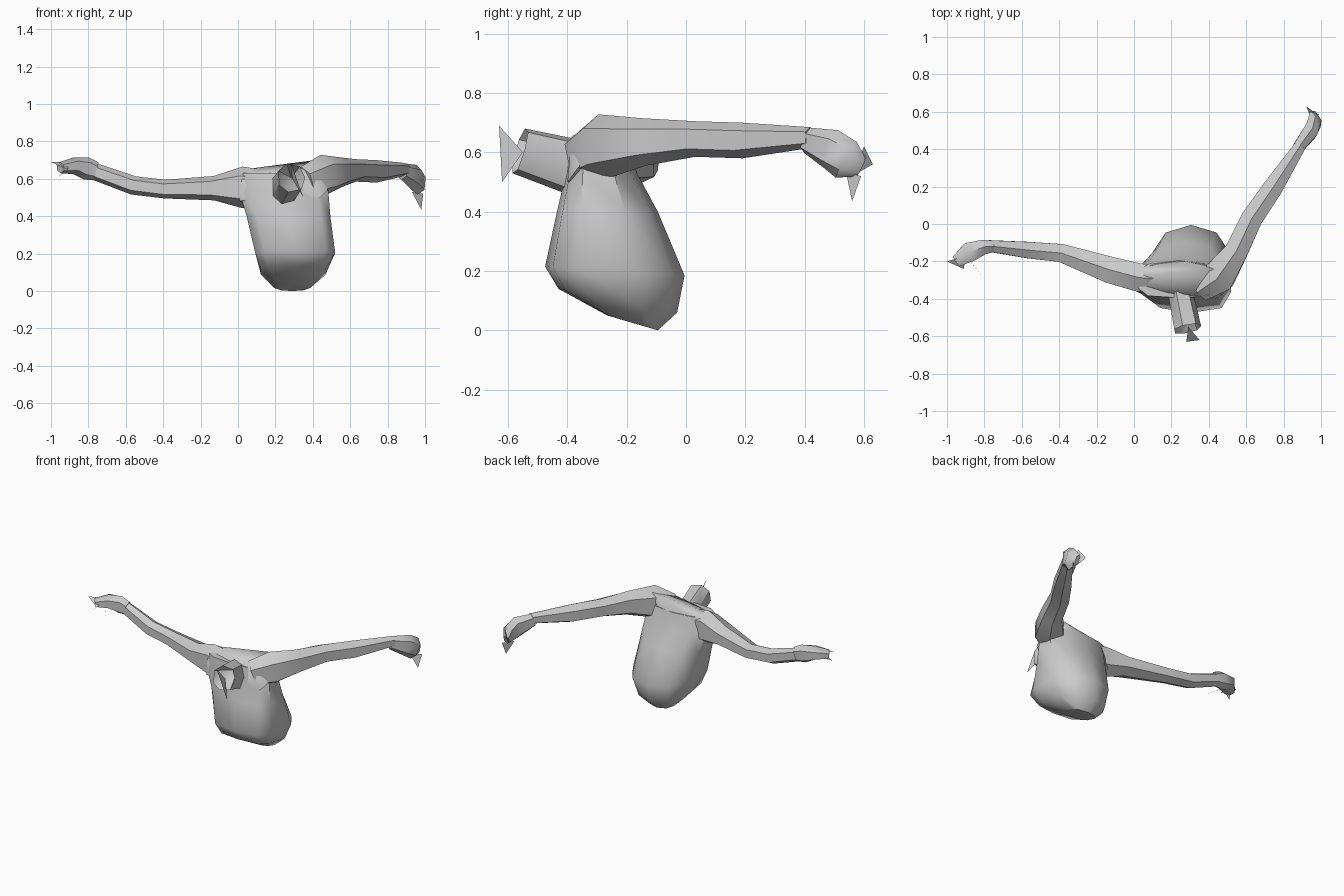
import bpy, bmesh, math
from mathutils import Vector

cube = bpy.data.objects.get("Cube")
if cube:
    bpy.data.objects.remove(cube)

grey = bpy.data.materials.new("plain grey")
grey.use_nodes = True
grey.diffuse_color = (0.6, 0.6, 0.6, 1)
grey.node_tree.nodes["Principled BSDF"].inputs["Base Color"].default_value = (0.6, 0.6, 0.6, 1)


def finish(name, bm, angle=45):
    bmesh.ops.recalc_face_normals(bm, faces=bm.faces[:])
    mesh = bpy.data.meshes.new(name)
    bm.to_mesh(mesh)
    bm.free()
    mesh.materials.append(grey)
    ob = bpy.data.objects.new(name, mesh)
    bpy.context.collection.objects.link(ob)
    bpy.ops.object.select_all(action="DESELECT")
    ob.select_set(True)
    bpy.context.view_layer.objects.active = ob
    bpy.ops.object.shade_smooth_by_angle(angle=math.radians(angle))
    return ob


def skin(name, rings, recess=0.0):
    """Bridge rings of points; optionally sink the end cap inward."""
    bm = bmesh.new()
    loops = [[bm.verts.new(p) for p in ring] for ring in rings]
    n = len(loops[0])
    for a, b in zip(loops, loops[1:]):
        for i in range(n):
            j = (i + 1) % n
            bm.faces.new((a[i], a[j], b[j], b[i]))
    bm.faces.new(loops[0])
    end = bm.faces.new(loops[-1])
    if recess:
        middle = bmesh.ops.poke(bm, faces=[end])["verts"][0]
        middle.co.y += recess
    return finish(name, bm)


def oval(centre, u, v, sides, front=1.0, back=1.0):
    """Rounded ring; a lower power makes that half squarer."""
    ring = []
    for i in range(sides):
        a = 2 * math.pi * (i + 0.5) / sides
        c, s = math.cos(a), math.sin(a)
        power = back if s > 0 else front
        ring.append(Vector(centre) + u * math.copysign(abs(c) ** power, c)
                    + v * math.copysign(abs(s) ** power, s))
    return ring


def limb(name, path, sides=6, recess=0.0):
    """Tube along a path of x, y, z, half width, half height."""
    pts = [Vector(p[:3]) for p in path]
    rings = []
    for i, p in enumerate(path):
        way = pts[min(i + 1, len(pts) - 1)] - pts[max(i - 1, 0)]
        across = way.cross(Vector((0, 0, 1))).normalized()
        up = across.cross(way).normalized()
        rings.append(oval(pts[i], across * p[3], up * p[4], sides, 0.85, 0.85))
    return skin(name, rings, recess)


def hull(name, points):
    bm = bmesh.new()
    for p in points:
        bm.verts.new(p)
    bmesh.ops.convex_hull(bm, input=bm.verts[:])
    return finish(name, bm, 60)


def spike(name, points):
    bm = bmesh.new()
    bm.faces.new([bm.verts.new(p) for p in points])
    return finish(name, bm)


# torso: z, centre x, centre y, half width, half depth, rise toward the back
torso = [(0.63, 0.24, -0.295, 0.22, 0.10, 0.0), (0.53, 0.245, -0.285, 0.245, 0.12, 0.0),
         (0.40, 0.27, -0.265, 0.23, 0.17, 0.0), (0.20, 0.305, -0.24, 0.22, 0.235, -0.015),
         (0.10, 0.295, -0.23, 0.18, 0.20, -0.04), (0.025, 0.29, -0.18, 0.10, 0.085, -0.025)]
skin("torso", [oval((x, y, z), Vector((w, 0, 0)), Vector((0, d, rise)), 10, 0.55, 0.9)
               for z, x, y, w, d, rise in torso])

# outstretched arms
limb("right_arm", [(0.20, -0.30, 0.54, 0.08, 0.10), (0.02, -0.285, 0.555, 0.085, 0.11),
                   (-0.13, -0.245, 0.55, 0.08, 0.065), (-0.39, -0.155, 0.545, 0.055, 0.05),
                   (-0.56, -0.14, 0.565, 0.05, 0.05), (-0.77, -0.118, 0.64, 0.035, 0.045)])
limb("left_arm", [(0.36, -0.35, 0.58, 0.07, 0.09), (0.455, -0.28, 0.62, 0.10, 0.11),
                  (0.55, -0.14, 0.635, 0.07, 0.08), (0.63, 0.03, 0.645, 0.065, 0.06),
                  (0.74, 0.19, 0.64, 0.06, 0.06), (0.89, 0.42, 0.65, 0.035, 0.035)])

# hands with loose fingers
limb("right_hand", [(-0.76, -0.12, 0.64, 0.035, 0.05), (-0.81, -0.125, 0.655, 0.045, 0.06),
                    (-0.88, -0.15, 0.67, 0.06, 0.045), (-0.95, -0.20, 0.66, 0.035, 0.03)])
limb("left_hand", [(0.88, 0.41, 0.64, 0.035, 0.045), (0.94, 0.49, 0.61, 0.045, 0.07),
                   (0.965, 0.54, 0.575, 0.04, 0.07), (0.955, 0.59, 0.55, 0.02, 0.035)])
spike("right_fingertip", [(-1.0, -0.20, 0.69), (-0.90, -0.17, 0.69), (-0.91, -0.24, 0.65)])
spike("right_thumb", [(-0.81, -0.28, 0.62), (-0.90, -0.17, 0.66), (-0.86, -0.22, 0.64)])
spike("right_finger", [(-0.96, -0.22, 0.61), (-0.92, -0.15, 0.65), (-0.90, -0.20, 0.66)])
spike("left_thumb", [(0.98, 0.56, 0.435), (0.93, 0.54, 0.53), (0.99, 0.59, 0.52)])
spike("left_fingertip", [(0.92, 0.63, 0.56), (0.95, 0.56, 0.52), (0.96, 0.60, 0.62)])
spike("left_finger", [(0.87, 0.45, 0.60), (0.92, 0.46, 0.60), (0.92, 0.51, 0.55)])

# forward-leaning neck with torn, hollow end
limb("neck", [(0.24, -0.30, 0.54, 0.07, 0.09), (0.25, -0.39, 0.555, 0.07, 0.095),
              (0.285, -0.56, 0.605, 0.075, 0.08)], 7, 0.15)
spike("neck_shard", [(0.28, -0.63, 0.69), (0.35, -0.62, 0.50), (0.29, -0.55, 0.60)])

# sloping collar blending neck and shoulders
hull("collar", [(-0.01, -0.28, 0.645), (0.01, -0.355, 0.61), (0.40, -0.385, 0.655),
                (0.45, -0.24, 0.705), (0.28, -0.20, 0.635), (0.08, -0.21, 0.62),
                (0.01, -0.36, 0.48), (0.48, -0.37, 0.54), (0.10, -0.40, 0.50),
                (0.44, -0.40, 0.50), (0.25, -0.18, 0.52)])
